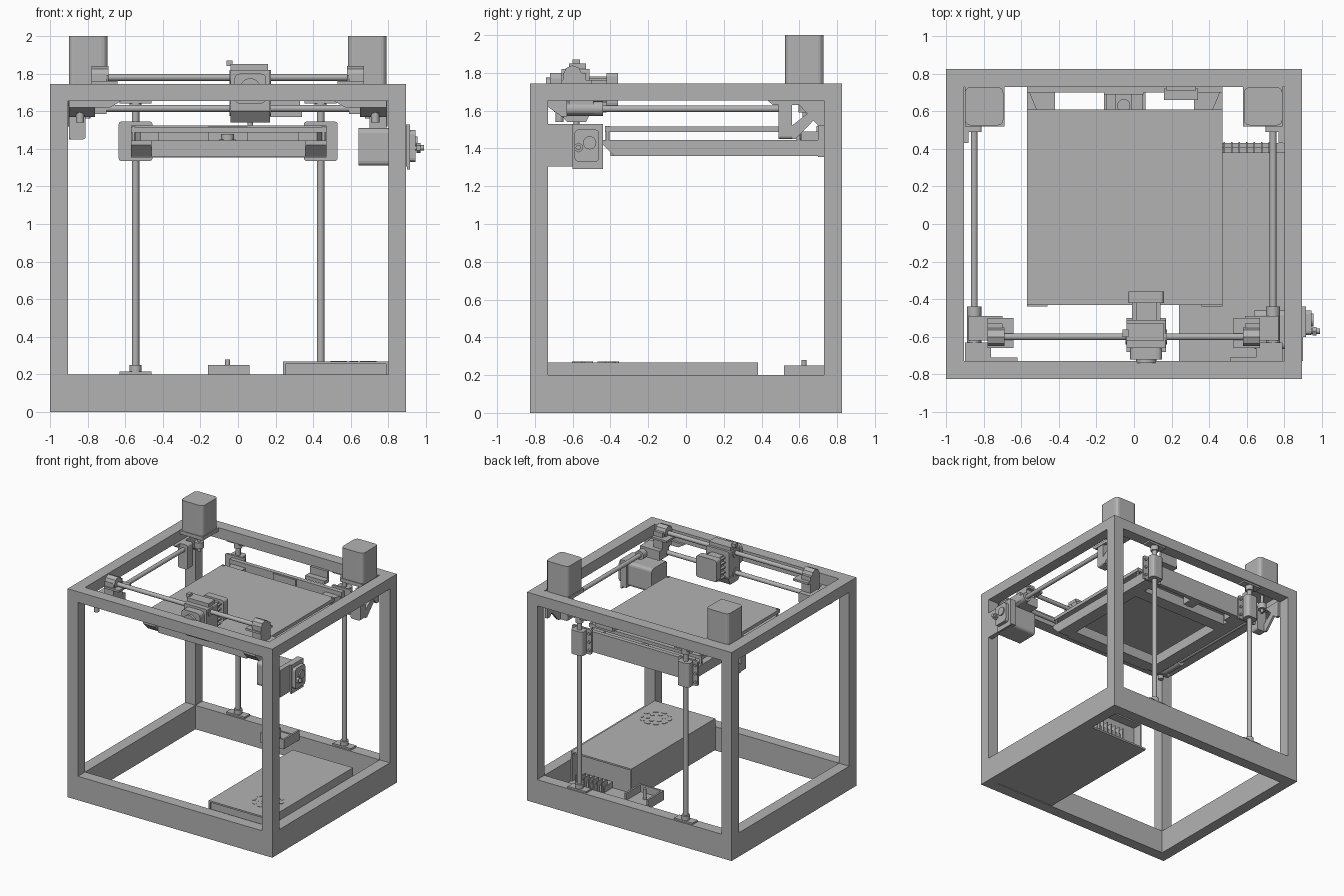
import bpy, bmesh, math
from mathutils import Vector, Matrix

if "Cube" in bpy.data.objects:
    bpy.data.objects.remove(bpy.data.objects["Cube"])

grey = bpy.data.materials.new("plain grey")
grey.use_nodes = True
grey.diffuse_color = (0.45, 0.45, 0.45, 1)
grey.node_tree.nodes["Principled BSDF"].inputs["Base Color"].default_value = (0.45, 0.45, 0.45, 1)


def finish(name, bm, smooth=False):
    bmesh.ops.recalc_face_normals(bm, faces=bm.faces)
    mesh = bpy.data.meshes.new(name)
    bm.to_mesh(mesh)
    bm.free()
    mesh.materials.append(grey)
    ob = bpy.data.objects.new(name, mesh)
    bpy.context.collection.objects.link(ob)
    if smooth:
        bpy.ops.object.select_all(action='DESELECT')
        ob.select_set(True)
        bpy.context.view_layer.objects.active = ob
        bpy.ops.object.shade_smooth_by_angle()
    return ob


def box(name, x, y, z, bevel=0, bevel_axis=2):
    """Box from (min, max) spans; optionally rounds the edges along one axis."""
    bm = bmesh.new()
    bmesh.ops.create_cube(bm, size=1)
    for v in bm.verts:
        v.co = [s[0] if c < 0 else s[1] for c, s in zip(v.co, (x, y, z))]
    if bevel:
        edges = [e for e in bm.edges
                 if abs((e.verts[0].co - e.verts[1].co).normalized()[bevel_axis]) > 0.9]
        bmesh.ops.bevel(bm, geom=edges, offset=bevel, segments=3, profile=0.5, affect='EDGES')
    return finish(name, bm)


def rod(name, start, end, r, sides=20):
    a, b = Vector(start), Vector(end)
    bm = bmesh.new()
    turn = (b - a).to_track_quat('Z', 'Y').to_matrix().to_4x4()
    bmesh.ops.create_cone(bm, cap_ends=True, segments=sides, radius1=r, radius2=r,
                          depth=(b - a).length, matrix=Matrix.Translation((a + b) / 2) @ turn)
    return finish(name, bm, True)


def prism(name, axis, points, span):
    """Extrudes a profile along an axis; profile is (y,z), (x,z) or (x,y)."""
    bm = bmesh.new()

    def place(p, d):
        c = list(p)
        c.insert(axis, d)
        return bm.verts.new(c)
    ends = [[place(p, d) for p in points] for d in span]
    bm.faces.new(ends[0])
    bm.faces.new(ends[1])
    n = len(points)
    for i in range(n):
        j = (i + 1) % n
        bm.faces.new((ends[0][i], ends[0][j], ends[1][j], ends[1][i]))
    return finish(name, bm)


# Frame: posts, tall base rails and slim top rails
XL, XR, Y, T = -1.0, 0.895, 0.825, 0.095
for side, xs in (("right", (XL, XL + T)), ("left", (XR - T, XR))):
    for end, ys in (("front", (-Y, T - Y)), ("back", (Y - T, Y))):
        box(f"{end}_{side}_post", xs, ys, (0, 1.745))
    for level, zs in (("base", (0, 0.2)), ("top", (1.655, 1.745))):
        box(f"{side}_{level}_rail", xs, (T - Y, Y - T), zs)
for end, ys in (("front", (-Y, T - Y)), ("back", (Y - T, Y))):
    for level, zs in (("base", (0, 0.2)), ("top", (1.655, 1.745))):
        box(f"{end}_{level}_rail", (XL + T, XR - T), ys, zs)

# Gantry ends, repeated on both sides; s points towards the middle
for side, outer, s in (("right", -0.9, 1), ("left", 0.79, -1)):
    def span(a, b):
        return tuple(sorted((outer + s * a, outer + s * b)))
    xr = outer + s * 0.05
    box(f"{side}_drive_motor", span(0, 0.205), (0.525, 0.728), (1.745, 2.0), 0.03)
    box(f"{side}_motor_mount", span(0, 0.21), (0.52, 0.73), (1.715, 1.745))
    rod(f"{side}_motor_shaft", (outer + s * 0.1, 0.63, 1.56), (outer + s * 0.1, 0.63, 1.72), 0.014)
    rod(f"{side}_drive_pulley", (outer + s * 0.1, 0.63, 1.59), (outer + s * 0.1, 0.63, 1.64), 0.035)
    prism(f"{side}_mount_gusset", 0, [(0.43, 1.655), (0.73, 1.655), (0.73, 1.52), (0.7, 1.52),
                                      (0.6, 1.63), (0.46, 1.63)], span(-0.005, 0.02))
    box(f"{side}_rod_holder_back", span(0.0, 0.09), (0.49, 0.56), (1.45, 1.655), 0.015, 1)
    prism(f"{side}_holder_brace", 0, [(0.56, 1.45), (0.58, 1.45), (0.725, 1.6), (0.725, 1.65),
                                      (0.56, 1.52)], span(0.0, 0.02))
    rod(f"{side}_side_rod", (xr, -0.7, 1.61), (xr, 0.53, 1.61), 0.018)
    rod(f"{side}_slide_bearing", (xr, -0.63, 1.61), (xr, -0.44, 1.61), 0.038)
    box(f"{side}_slide_block", span(0.02, 0.2), (-0.62, -0.49), (1.585, 1.665))
    box(f"{side}_slide_riser", span(0.12, 0.2), (-0.65, -0.53), (1.66, 1.8))
    rod(f"{side}_cross_rod_clamp", (outer + s * 0.12, -0.6, 1.79), (outer + s * 0.21, -0.6, 1.79), 0.05, 8)
    box(f"{side}_clamp_base", span(0.12, 0.26), (-0.66, -0.5), (1.745, 1.762))
    prism(f"{side}_rod_holder_front", 0, [(-0.73, 1.62), (-0.66, 1.57), (-0.63, 1.57),
                                         (-0.63, 1.655), (-0.73, 1.655)], span(0.0, 0.14))
    prism(f"{side}_corner_plate", 1, [(outer, 1.655), (outer + s * 0.28, 1.655),
                                      (outer + s * 0.22, 1.62), (outer, 1.62)], (-0.73, -0.71))
    rod(f"{side}_idler", (outer + s * 0.06, -0.67, 1.54), (outer + s * 0.06, -0.67, 1.6), 0.022)

# Cross rods and tool carriage
rod("upper_cross_rod", (-0.74, -0.6, 1.78), (0.64, -0.6, 1.78), 0.018)
rod("lower_cross_rod", (-0.8, -0.6, 1.615), (0.7, -0.6, 1.615), 0.018)
box("carriage_body", (-0.04, 0.17), (-0.66, -0.51), (1.6, 1.82), 0.012, 1)
rod("carriage_upper_bearing", (-0.045, -0.6, 1.78), (0.175, -0.6, 1.78), 0.04)
rod("carriage_lower_bearing", (-0.045, -0.6, 1.615), (0.175, -0.6, 1.615), 0.04)
box("belt_clamp", (-0.04, 0.16), (-0.62, -0.53), (1.82, 1.85))
box("cable_clip", (-0.06, -0.03), (-0.6, -0.56), (1.84, 1.87))
rod("fan_hub", (0.065, -0.74, 1.72), (0.065, -0.66, 1.72), 0.055, 24)
box("fan_housing", (-0.02, 0.15), (-0.72, -0.66), (1.64, 1.8), 0.03, 1)
prism("cooling_duct", 0, [(-0.68, 1.6), (-0.63, 1.54), (-0.53, 1.54), (-0.5, 1.6)], (-0.04, 0.17))
box("heatsink", (0.01, 0.12), (-0.52, -0.42), (1.59, 1.78))
box("rear_fan", (-0.03, 0.16), (-0.42, -0.36), (1.62, 1.8), 0.02, 1)
for i in range(5):
    box("heatsink_fin", (-0.01, 0.14), (-0.51, -0.42), (1.6 + i * 0.04, 1.61 + i * 0.04))
rod("nozzle", (0.065, -0.58, 1.525), (0.065, -0.58, 1.56), 0.015)

# Bed plate, its levelling screws and carrying frame
box("bed_plate", (-0.57, 0.47), (-0.43, 0.61), (1.487, 1.515))
for x in (-0.555, 0.455):
    for y in (-0.415, 0.595):
        rod("levelling_screw", (x, y, 1.43), (x, y, 1.52), 0.01, 12)
arm_profile = [(-0.44, 1.445), (-0.44, 1.42), (-0.38, 1.36), (0.72, 1.36), (0.72, 1.445)]
prism("right_bed_arm", 0, arm_profile, (-0.57, -0.46))
prism("left_bed_arm", 0, arm_profile, (0.36, 0.47))
box("front_bed_beam", (-0.46, 0.36), (-0.4, -0.29), (1.36, 1.445))
box("rear_bed_beam", (-0.46, 0.36), (0.45, 0.56), (1.36, 1.445))
box("back_lift_beam", (-0.57, 0.47), (0.7, 0.735), (1.355, 1.525))
for x, s in ((-0.57, 1), (0.47, -1)):
    prism("beam_gusset", 2, [(x, 0.73), (x + s * 0.15, 0.73), (x + s * 0.15, 0.61),
                             (x + s * 0.05, 0.61)], (1.36, 1.49))

# Lift rods, feet and back carriages
for side, x in (("right", -0.545), ("left", 0.44)):
    rod(f"{side}_lift_rod", (x, 0.78, 0.2), (x, 0.78, 1.655), 0.02)
    box(f"{side}_rod_foot", (x - 0.085, x + 0.085), (0.745, 0.815), (0.2, 0.214))
    rod(f"{side}_foot_collar", (x, 0.78, 0.2), (x, 0.78, 0.25), 0.032)
    box(f"{side}_top_foot", (x - 0.085, x + 0.085), (0.745, 0.815), (1.641, 1.655))
    rod(f"{side}_top_collar", (x, 0.78, 1.6), (x, 0.78, 1.655), 0.032)
    box(f"{side}_lift_plate", (x - 0.09, x + 0.09), (0.735, 0.752), (1.335, 1.545), 0.015, 1)
    box(f"{side}_lift_bearing", (x - 0.055, x + 0.055), (0.75, 0.825), (1.34, 1.54), 0.025)
    for dx in (-0.072, 0.072):
        for z in (1.37, 1.44, 1.51):
            rod("plate_bolt", (x + dx, 0.745, z), (x + dx, 0.765, z), 0.011, 12)

# Lift nut and motor bracket on the back rail
box("lift_nut_block", (-0.1, -0.01), (0.6, 0.72), (1.36, 1.45))
box("lift_nut_plate", (-0.16, 0.05), (0.69, 0.705), (1.36, 1.52))
rod("lift_nut", (-0.055, 0.63, 1.36), (-0.055, 0.63, 1.48), 0.035)
box("tray_floor", (-0.16, 0.06), (0.52, 0.73), (0.17, 0.19))
box("tray_front", (-0.16, 0.06), (0.52, 0.535), (0.17, 0.25))
for x in (-0.16, 0.045):
    box("tray_side", (x, x + 0.015), (0.52, 0.73), (0.17, 0.25))
rod("lift_shaft", (-0.055, 0.625, 0.18), (-0.055, 0.625, 0.28), 0.013)

# Power supply: open-backed case, terminals and round fan grille
box("supply_top", (0.24, 0.8), (-0.73, 0.38), (0.255, 0.268))
box("supply_bottom", (0.24, 0.8), (-0.73, 0.43), (0.005, 0.02))
for x in (0.24, 0.787):
    box("supply_side", (x, x + 0.013), (-0.73, 0.38), (0.02, 0.255))
box("supply_core", (0.25, 0.79), (-0.72, 0.3), (0.02, 0.255))
box("terminal_strip", (0.47, 0.73), (0.3, 0.41), (0.02, 0.07))
for i in range(7):
    x = 0.475 + i * 0.04
    box("terminal_fin", (x, x + 0.008), (0.36, 0.435), (0.02, 0.11))
for radius, count, length in ((0.11, 10, 0.045), (0.06, 6, 0.035)):
    for i in range(count):
        ob = box("fan_slot", (-length / 2, length / 2), (-0.014, 0.014), (0, 0.004), 0.01)
        a = math.tau * i / count
        ob.location = (0.615 + radius * math.sin(a), -0.48 + radius * math.cos(a), 0.267)
        ob.rotation_euler.z = -a

# Filament feeder on the left front post
box("feeder_motor", (0.64, 0.86), (-0.665, -0.46), (1.31, 1.51), 0.025, 0)
box("feeder_mount", (0.86, 0.9), (-0.73, -0.44), (1.305, 1.53))
box("feeder_plate", (0.9, 0.915), (-0.6, -0.44), (1.29, 1.53))
box("feeder_body", (0.9, 0.945), (-0.59, -0.46), (1.33, 1.5), 0.02, 0)
rod("feeder_wheel", (0.9, -0.51, 1.43), (0.955, -0.51, 1.43), 0.035)
rod("feeder_knob", (0.9, -0.57, 1.405), (0.99, -0.57, 1.405), 0.014)
rod("feeder_nut", (0.95, -0.57, 1.405), (0.97, -0.57, 1.405), 0.026, 6)

# Limit switch board behind the bed
box("limit_switch", (0.16, 0.34), (0.66, 0.72), (1.57, 1.6))
box("switch_bracket", (0.17, 0.33), (0.71, 0.73), (1.57, 1.66))
